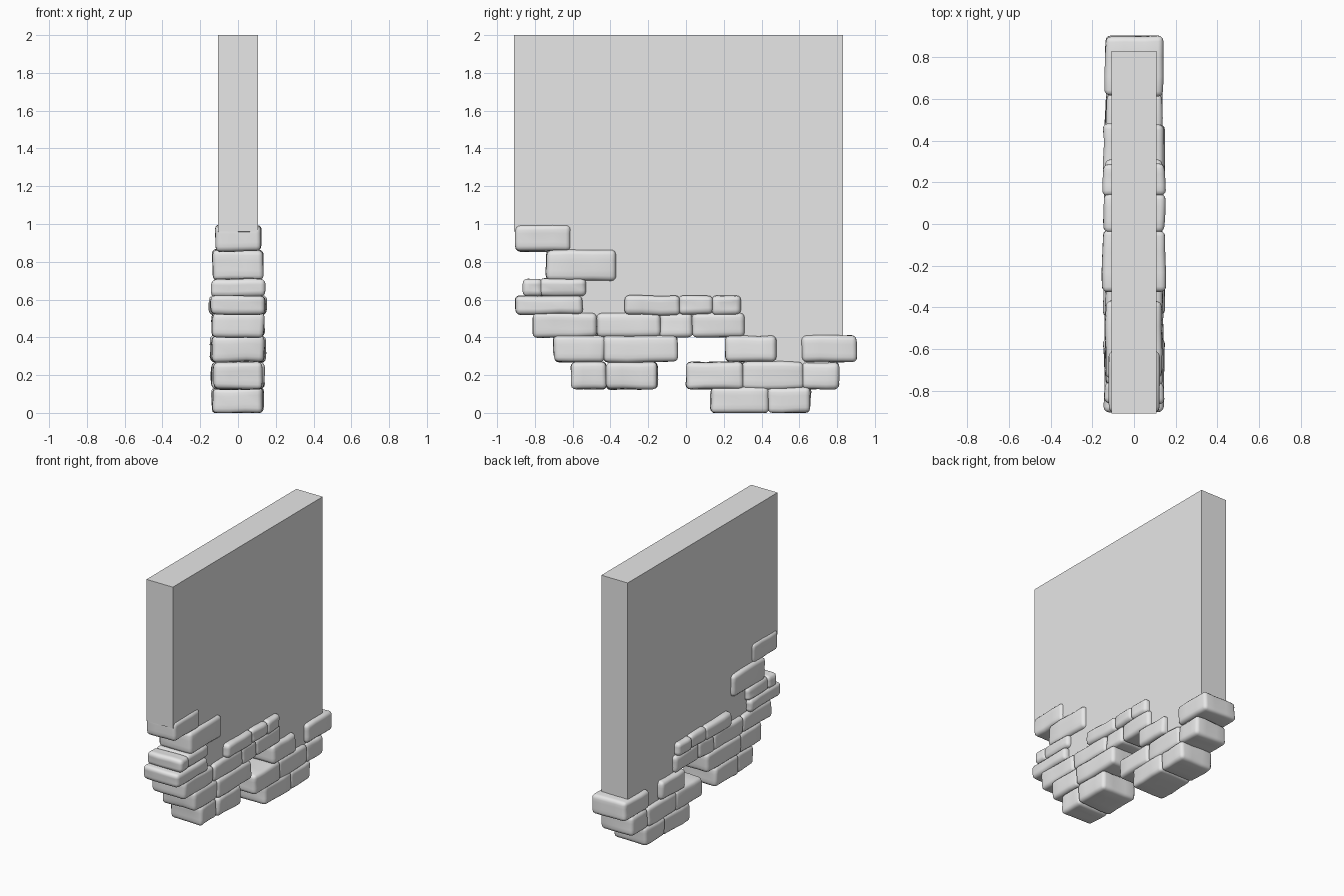
import bpy, bmesh, random
from mathutils import Vector, noise

random.seed(4)
if "Cube" in bpy.data.objects:
    bpy.data.objects.remove(bpy.data.objects["Cube"], do_unlink=True)

# One plain stone grey
grey = bpy.data.materials.new("stone grey")
grey.use_nodes = True
grey.diffuse_color = (0.8, 0.8, 0.8, 1)
grey.node_tree.nodes["Principled BSDF"].inputs["Base Color"].default_value = (0.8, 0.8, 0.8, 1)


def add_object(name, bm, smooth):
    bmesh.ops.recalc_face_normals(bm, faces=bm.faces)
    for f in bm.faces:
        f.smooth = smooth
    mesh = bpy.data.meshes.new(name)
    bm.to_mesh(mesh)
    bm.free()
    mesh.materials.append(grey)
    ob = bpy.data.objects.new(name, mesh)
    bpy.context.collection.objects.link(ob)
    return ob


def add_brick(name, y0, y1, z0, z1, half_x):
    """A worn block through the wall: gridded box, lumpy surface, rounded edges."""
    bm = bmesh.new()
    bmesh.ops.create_cube(bm, size=1)
    bmesh.ops.subdivide_edges(bm, edges=bm.edges, cuts=2, use_grid_fill=True)
    size = Vector((2 * half_x, y1 - y0, z1 - z0))
    centre = Vector((0, (y0 + y1) / 2, (z0 + z1) / 2))
    shift = Vector((random.uniform(0, 50), 0, 0))
    for v in bm.verts:
        v.co = Vector(a * b for a, b in zip(v.co, size)) + centre
        v.co += noise.noise_vector(v.co * 6 + shift) * 0.009
    rim = [e for e in bm.edges if e.calc_face_angle(0) > 0.9]
    bmesh.ops.bevel(bm, geom=rim, offset=0.026, segments=3, profile=0.5,
                    affect='EDGES', clamp_overlap=True)
    for v in bm.verts:
        v.co.z = max(v.co.z, 0)
        v.co.y = max(-0.905, min(0.905, v.co.y))
    return add_object(name, bm, True)


# Wall slab: stepped lower edge hidden inside the bricks
outline = [(-0.91, 2), (-0.91, 0.96), (-0.70, 0.93), (-0.66, 0.78), (-0.60, 0.66),
           (-0.60, 0.57), (-0.55, 0.46), (0.25, 0.46), (0.27, 0.34), (0.35, 0.2),
           (0.7, 0.2), (0.83, 0.36), (0.83, 2)]
bm = bmesh.new()
side = bm.faces.new([bm.verts.new((-0.107, y, z)) for y, z in outline])
grown = bmesh.ops.extrude_face_region(bm, geom=[side], use_keep_orig=True)
bmesh.ops.translate(bm, vec=(0.214, 0, 0),
                    verts=[g for g in grown["geom"] if isinstance(g, bmesh.types.BMVert)])
add_object("wall_slab", bm, False)

# Brick courses: bottom, top, half thickness, then the brick spans along y
courses = [
    (0.00, 0.135, 0.138, [(0.13, 0.44), (0.43, 0.66)]),
    (0.125, 0.27, 0.135, [(-0.61, -0.42), (-0.425, -0.15), (0.0, 0.305), (0.295, 0.625), (0.615, 0.81)]),
    (0.27, 0.41, 0.143, [(-0.70, -0.43), (-0.44, -0.045), (0.21, 0.48), (0.615, 0.905)]),
    (0.40, 0.53, 0.135, [(-0.81, -0.47), (-0.475, -0.135), (-0.145, 0.035), (0.03, 0.31)]),
    (0.52, 0.62, 0.146, [(-0.905, -0.545), (-0.33, -0.03), (-0.04, 0.145), (0.135, 0.29)]),
    (0.615, 0.71, 0.138, [(-0.865, -0.76), (-0.775, -0.53)]),
    (0.70, 0.865, 0.133, [(-0.74, -0.37)]),
    (0.855, 0.995, 0.127, [(-0.905, -0.61)]),
]
for row, (z0, z1, half_x, spans) in enumerate(courses, 1):
    for n, (y0, y1) in enumerate(spans, 1):
        add_brick(f"brick_row{row}_{n}", y0, y1, z0, z1,
                  half_x + random.uniform(-0.008, 0.006))
